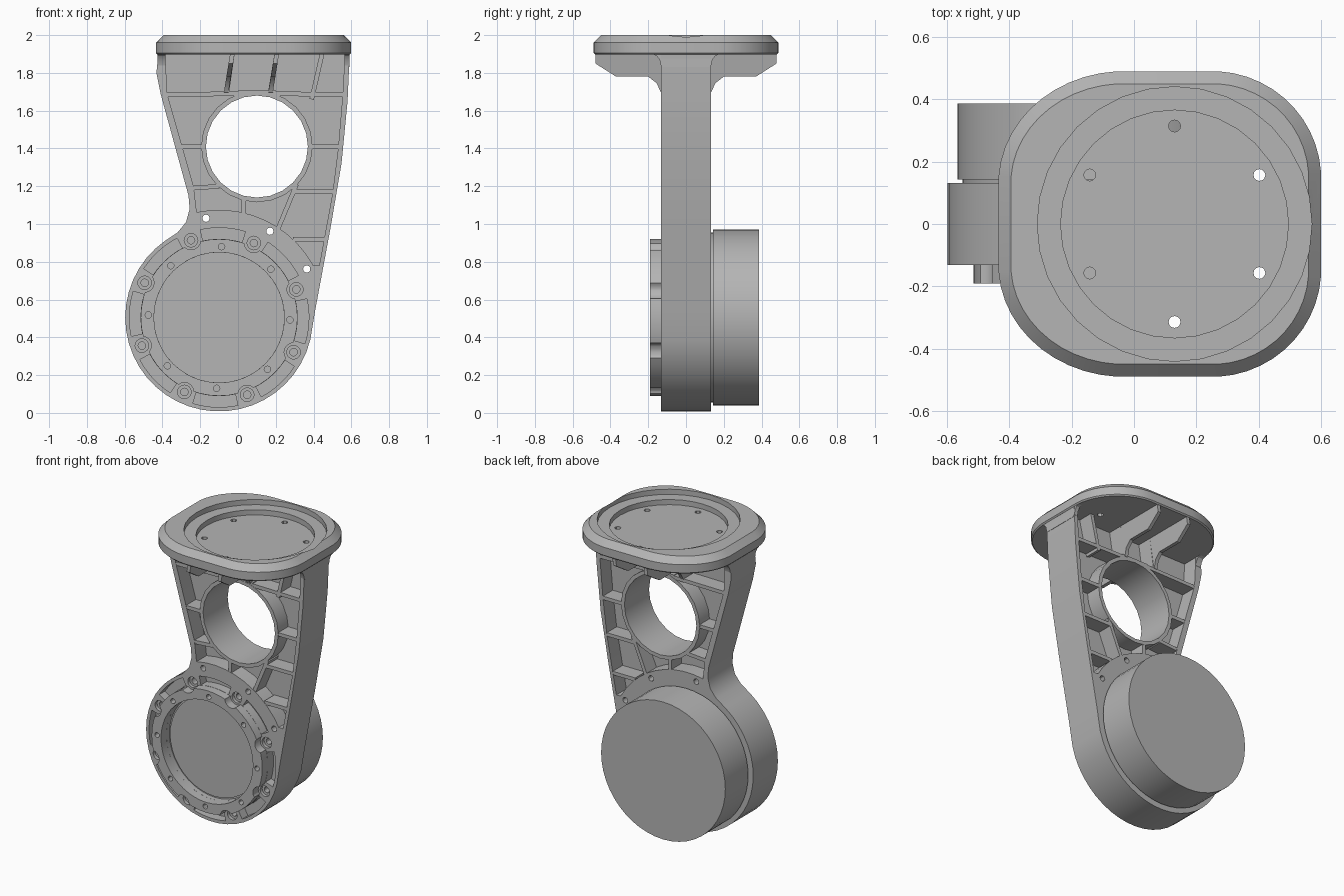
import bpy, bmesh
from math import sin, cos, pi, radians
from mathutils import Vector

if "Cube" in bpy.data.objects:
    bpy.data.objects.remove(bpy.data.objects["Cube"])

grey = bpy.data.materials.new("machined grey")
grey.use_nodes = True
COLOUR = (0.46, 0.46, 0.46, 1)
grey.diffuse_color = COLOUR
grey.node_tree.nodes["Principled BSDF"].inputs["Base Color"].default_value = COLOUR

HUB = (-0.10, 0.505)      # motor axis (x, z)
WINDOW = (0.10, 1.41)     # large opening (x, z)
DISH = (0.13, 0.0)        # mounting face centre (x, y)
T = 0.132                 # half thickness of the bracket


def polar(c, r, deg):
    a = radians(deg)
    return (c[0] + r * cos(a), c[1] + r * sin(a))


def arc(c, r, a, b, n):
    return [polar(c, r, a + (b - a) * i / n) for i in range(n + 1)]


def circle(c, r, n=32):
    return arc(c, r, 0, 360, n)[:-1]


def place(p, d, axis):
    return {"x": (d, p[0], p[1]), "y": (p[0], d, p[1]), "z": (p[0], p[1], d)}[axis]


def loft(bm, loops, ring=False):
    """Bridge equal loops; cap the ends, or close the tube into a ring."""
    rows = [[bm.verts.new(p) for p in loop] for loop in loops]
    n = len(rows[0])
    pairs = list(zip(rows, rows[1:])) + ([(rows[-1], rows[0])] if ring else [])
    for a, b in pairs:
        for i in range(n):
            j = (i + 1) % n
            bm.faces.new((a[i], a[j], b[j], b[i]))
    if not ring:
        bm.faces.new(rows[0])
        bm.faces.new(rows[-1])


def finish(name, bm):
    bmesh.ops.recalc_face_normals(bm, faces=bm.faces)
    me = bpy.data.meshes.new(name)
    bm.to_mesh(me)
    bm.free()
    me.materials.append(grey)
    ob = bpy.data.objects.new(name, me)
    bpy.context.collection.objects.link(ob)
    return ob


def prisms(name, polys, axis="y"):
    """Extrude each (polygon, start, end) along the axis into one object."""
    bm = bmesh.new()
    for pts, a, b in polys:
        loft(bm, [[place(p, d, axis) for p in pts] for d in (a, b)])
    return finish(name, bm)


def lathe(name, c, profile, n=32, ring=False):
    """Turn (radius, y) points about a front-to-back axis."""
    bm = bmesh.new()
    loft(bm, [[place(p, y, "y") for p in circle(c, r, n)] for r, y in profile], ring)
    return finish(name, bm)


def cut(ob, polys, axis="y"):
    cutter = prisms("cutter", polys, axis)
    cutter.hide_render = True
    mod = ob.modifiers.new("cut", "BOOLEAN")
    mod.operation, mod.solver, mod.object = "DIFFERENCE", "EXACT", cutter
    bpy.context.view_layer.objects.active = ob
    bpy.ops.object.modifier_apply(modifier=mod.name)
    bpy.data.objects.remove(cutter)


def bar(a, b, w=0.024):
    a, b = Vector(a), Vector(b)
    s = (b - a).orthogonal().normalized() * w / 2
    return [tuple(p) for p in (a + s, b + s, b - s, a - s)]


screws = [polar(HUB, 0.435, 20 + 45 * k) for k in range(8)]
pins = [polar(HUB, 0.375, 43 + 45 * k) for k in range(8)]

# Bracket body: waisted outline around the motor hub
outline = [(-0.42, 1.92), (-0.432, 1.8), (-0.41, 1.69), (-0.262, 1.15), (-0.256, 1.08),
           (-0.275, 1.01), (-0.32, 0.955)]
outline += arc(HUB, 0.497, 125, 346, 28)
outline += [(0.41, 0.55), (0.49, 0.98), (0.548, 1.32), (0.58, 1.65), (0.592, 1.92)]
body = prisms("bracket_body", [(outline, -T, T)])

# Weight-saving pockets on both faces, then the window
pocket = [(-0.385, 1.9), (-0.375, 1.69), (-0.235, 1.2), (-0.222, 1.09)]
pocket += arc(HUB, 0.57, 102, 29, 10)
pocket += [(0.43, 0.78), (0.5, 1.16), (0.53, 1.4), (0.553, 1.67), (0.566, 1.9)]
cut(body, [(pocket, s * 0.025, s * 0.2) for s in (-1, 1)])
cut(body, [(circle(WINDOW, 0.28, 24), -0.3, 0.3)])

# Hub recess, arc slots between screws, screw and tie holes
slots = []
for k in range(8):
    a = 20 + 45 * k
    slots.append((arc(HUB, 0.475, a + 8, a + 37, 6) + arc(HUB, 0.416, a + 37, a + 8, 6), -0.2, -0.07))
cut(body, slots)
cut(body, [(circle(HUB, 0.345, 40), -0.2, -0.1)])
cut(body, [(circle(p, 0.036, 16), -0.2, -0.11) for p in screws])
cut(body, [(circle(p, 0.02, 12), -0.2, -0.04) for p in screws])
cut(body, [(circle(polar(HUB, 0.53, a), 0.019, 12), -0.3, 0.3) for a in (97.5, 59.5, 29)])

# Window tube
lathe("window_tube", WINDOW, [(0.27, -T), (0.295, -T), (0.295, T), (0.27, T)], 24, True)

# Stiffening ribs inside the pockets
ribs = [((-0.39, 1.685), (0.0, 1.69)), ((0.0, 1.695), (0.2, 1.695)), ((0.2, 1.69), (0.56, 1.685)),
        ((-0.31, 1.41), (-0.18, 1.41)), ((0.38, 1.41), (0.54, 1.41)),
        ((-0.24, 1.19), (-0.10, 1.2)), ((0.3, 1.17), (0.51, 1.17)), ((0.29, 0.92), (0.465, 0.92)),
        ((0.31, 1.21), (0.21, 0.97)), ((0.03, 1.14), (0.03, 1.05)),
        ((-0.03, 1.9), (-0.06, 1.69)), ((0.205, 1.9), (0.17, 1.69)), ((0.445, 1.9), (0.39, 1.66))]
prisms("pocket_ribs", [(bar(a, b), -T + 0.002, T - 0.002) for a, b in ribs])

# Front bearing ring with scallops around the screws
ring = lathe("bearing_ring", HUB, [(0.345, -0.19), (0.415, -0.19), (0.415, -0.125), (0.345, -0.125)], 48, True)
cut(ring, [(circle(p, 0.05, 16), -0.3, 0) for p in screws])
cut(ring, [(circle(p, 0.017, 12), -0.3, -0.14) for p in pins])
lathe("recess_disc", HUB, [(0.335, -0.107), (0.335, -0.09)], 40)

# Motor drum at the back
lathe("motor_drum", HUB, [(0.45, 0.1), (0.45, 0.142), (0.466, 0.142), (0.466, 0.387)], 48)


# Top flange: rounded plate with chamfered rim
def flange_loop(z, inset):
    pts = []
    for i in range(48):
        a = 2 * pi * (i + 0.5) / 48
        right, back = cos(a) > 0, sin(a) > 0
        rx, ry = (0.35, 0.345) if right else (0.405, 0.36)
        pts.append(((0.25 if right else -0.03) + (rx - inset) * cos(a),
                    (0.49 - ry) * (1 if back else -1) + (ry - inset) * sin(a), z))
    return pts


bm = bmesh.new()
loft(bm, [flange_loop(z, i) for z, i in ((1.897, 0.008), (1.905, 0), (1.96, 0), (2.0, 0.04))])
flange = finish("top_flange", bm)
cut(flange, [(circle(DISH, 0.44, 32), 1.965, 2.1)], "z")
cut(flange, [(circle(DISH, 0.365, 32), 1.93, 2.1)], "z")
cut(flange, [(circle(polar(DISH, 0.314, 30 + 60 * k), 0.019, 12), 1.8, 2.1) for k in range(6)], "z")


# Gussets under the flange, leaning with the ribs
def mirrored(half):
    return half + [(-y, z) for y, z in reversed(half)]


fin = mirrored([(0.12, 1.69), (0.135, 1.7), (0.155, 1.745), (0.2, 1.78), (0.37, 1.78), (0.48, 1.85), (0.48, 1.91)])
gussets = prisms("flange_gussets", [(fin, x - 0.012, x + 0.012) for x in (-0.03, 0.205)], "x")
for v in gussets.data.vertices:
    v.co.x -= (1.9 - v.co.z) * 0.16

# Flared wall tops where the side walls meet the flange
flare = mirrored([(0.12, 1.83), (0.133, 1.84), (0.14, 1.87), (0.155, 1.89), (0.18, 1.9), (0.18, 1.91)])
prisms("wall_flares", [(flare, -0.425, -0.385), (flare, 0.565, 0.59)], "x")

# Smooth shading with crisp edges
bpy.ops.object.select_all(action="DESELECT")
for ob in bpy.context.collection.objects:
    if ob.type == "MESH":
        ob.select_set(True)
        bpy.context.view_layer.objects.active = ob
bpy.ops.object.shade_smooth_by_angle(angle=radians(30))
